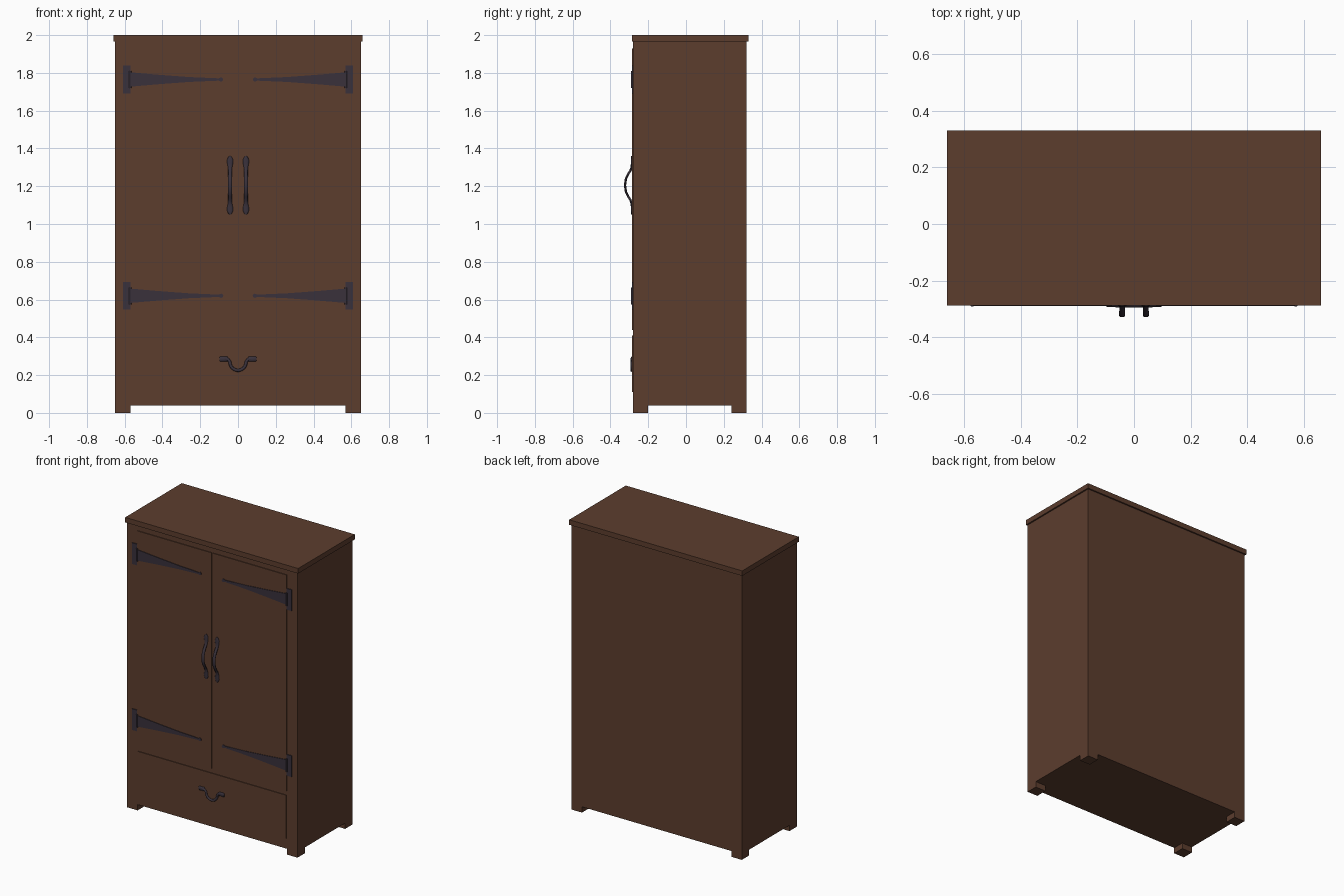
import bpy, bmesh, math
from mathutils import Vector

if "Cube" in bpy.data.objects:
    bpy.data.objects.remove(bpy.data.objects["Cube"])


def material(name, rgb):
    m = bpy.data.materials.new(name)
    m.diffuse_color = (*rgb, 1)
    m.use_nodes = True
    m.node_tree.nodes["Principled BSDF"].inputs["Base Color"].default_value = m.diffuse_color
    return m


WOOD = material("brown wood", (0.107, 0.047, 0.027))
IRON = material("dark iron", (0.041, 0.031, 0.044))


def finish(name, bm, mat, smooth=False):
    bmesh.ops.recalc_face_normals(bm, faces=bm.faces[:])
    me = bpy.data.meshes.new(name)
    bm.to_mesh(me)
    bm.free()
    me.materials.append(mat)
    ob = bpy.data.objects.new(name, me)
    bpy.context.collection.objects.link(ob)
    if smooth:
        bpy.ops.object.select_all(action='DESELECT')
        ob.select_set(True)
        bpy.context.view_layer.objects.active = ob
        bpy.ops.object.shade_smooth_by_angle(angle=math.radians(50))
    return ob


def box(name, x, y, z, mat):
    bm = bmesh.new()
    bmesh.ops.create_cube(bm, size=1)
    for v in bm.verts:
        v.co = [(r[0] + r[1]) / 2 + c * abs(r[1] - r[0]) for r, c in zip((x, y, z), v.co)]
    return finish(name, bm, mat)


def plate(name, outline, y0, y1, mat):
    """Outline in x,z extruded along y."""
    bm = bmesh.new()
    f = bm.faces.new([bm.verts.new((x, y0, z)) for x, z in outline])
    new = bmesh.ops.extrude_face_region(bm, geom=[f])["geom"]
    for v in new:
        if isinstance(v, bmesh.types.BMVert):
            v.co.y = y1
    return finish(name, bm, mat)


def sweep(name, pts, side, radii, mat, n=12):
    """Elliptical rod along a planar path; radii = (along side, across)."""
    bm = bmesh.new()
    pts = [Vector(p) for p in pts]
    side = Vector(side)
    rings = []
    for i, p in enumerate(pts):
        t = (pts[min(i + 1, len(pts) - 1)] - pts[max(i - 1, 0)]).normalized()
        up = t.cross(side)
        a, b = radii[i]
        rings.append([bm.verts.new(p + side * a * math.cos(k * math.tau / n)
                                   + up * b * math.sin(k * math.tau / n)) for k in range(n)])
    for r, q in zip(rings, rings[1:]):
        for k in range(n):
            bm.faces.new((r[k], r[(k + 1) % n], q[(k + 1) % n], q[k]))
    bm.faces.new(rings[0])
    bm.faces.new(rings[-1])
    return finish(name, bm, mat, True)


# Cabinet body, top board and drawer front
box("cabinet_body", (-0.65, 0.65), (-0.28, 0.32), (0.04, 1.965), WOOD)
box("top_board", (-0.66, 0.66), (-0.287, 0.33), (1.965, 2.0), WOOD)
box("drawer_front", (-0.565, 0.565), (-0.285, -0.275), (0.11, 0.41), WOOD)

for s, label in ((-1, "left"), (1, "right")):
    # Feet
    for y, where in (((-0.28, -0.20), "front"), ((0.24, 0.32), "back")):
        box(f"{where}_{label}_foot", sorted((s * 0.57, s * 0.65)), y, (0, 0.04), WOOD)
    # Door
    box(f"{label}_door", sorted((s * 0.003, s * 0.57)), (-0.285, -0.275), (0.44, 1.93), WOOD)
    # Strap hinges: frame plate, knuckle and tapered strap with round tip
    for z, where in ((0.62, "lower"), (1.765, "upper")):
        box(f"{where}_{label}_hinge_plate", sorted((s * 0.57, s * 0.61)),
            (-0.286, -0.278), (z - 0.073, z + 0.073), IRON)
        sweep(f"{where}_{label}_hinge_knuckle",
              [(s * 0.571, -0.286, z - 0.045), (s * 0.571, -0.286, z + 0.045)],
              (1, 0, 0), [(0.006, 0.006)] * 2, IRON)
        half = [(0.57, 0.038), (0.42, 0.025), (0.26, 0.013), (0.10, 0.006)]
        tip = [(0.09 + 0.012 * math.cos(a), 0.011 * math.sin(a))
               for a in [math.radians(50 + 26 * k) for k in range(11)]]
        outline = half + tip + [(x, -h) for x, h in reversed(half)]
        plate(f"{where}_{label}_hinge_strap", [(s * x, z + h) for x, h in outline],
              -0.289, -0.283, IRON)
    # Bowed door handle with flattened leaf ends
    prof = [(0.155, 0.287, 0.004, 0.003), (0.147, 0.287, 0.011, 0.004),
            (0.133, 0.287, 0.016, 0.005), (0.115, 0.287, 0.015, 0.005),
            (0.095, 0.288, 0.011, 0.006), (0.078, 0.294, 0.010, 0.006),
            (0.058, 0.307, 0.010, 0.006), (0.035, 0.318, 0.011, 0.006)]
    path = [(h, *r) for h, *r in prof] + [(0, 0.323, 0.011, 0.006)] \
        + [(-h, *r) for h, *r in reversed(prof)]
    sweep(f"{label}_door_handle", [(s * 0.042, -y, 1.205 + h) for h, y, a, b in path],
          (1, 0, 0), [(a, b) for h, y, a, b in path], IRON)
    # Drawer pull mount
    sweep(f"{label}_pull_mount", [(s * x, -0.286, 0.285) for x in (0.054, 0.058, 0.094, 0.098)],
          (0, 1, 0), [(0.005, 0.009), (0.007, 0.014), (0.007, 0.014), (0.005, 0.009)], IRON)

# Drawer pull: U-shaped bail between the mounts
arc = [(0.043 * math.cos(a), 0.270 + 0.045 * math.sin(a))
       for a in [math.pi + math.pi * k / 14 for k in range(15)]]
bail = [(-0.065, 0.285), (-0.052, 0.283)] + arc + [(0.052, 0.283), (0.065, 0.285)]
sweep("drawer_pull", [(x, -0.287, z) for x, z in bail], (0, 1, 0), [(0.007, 0.008)] * len(bail), IRON)
